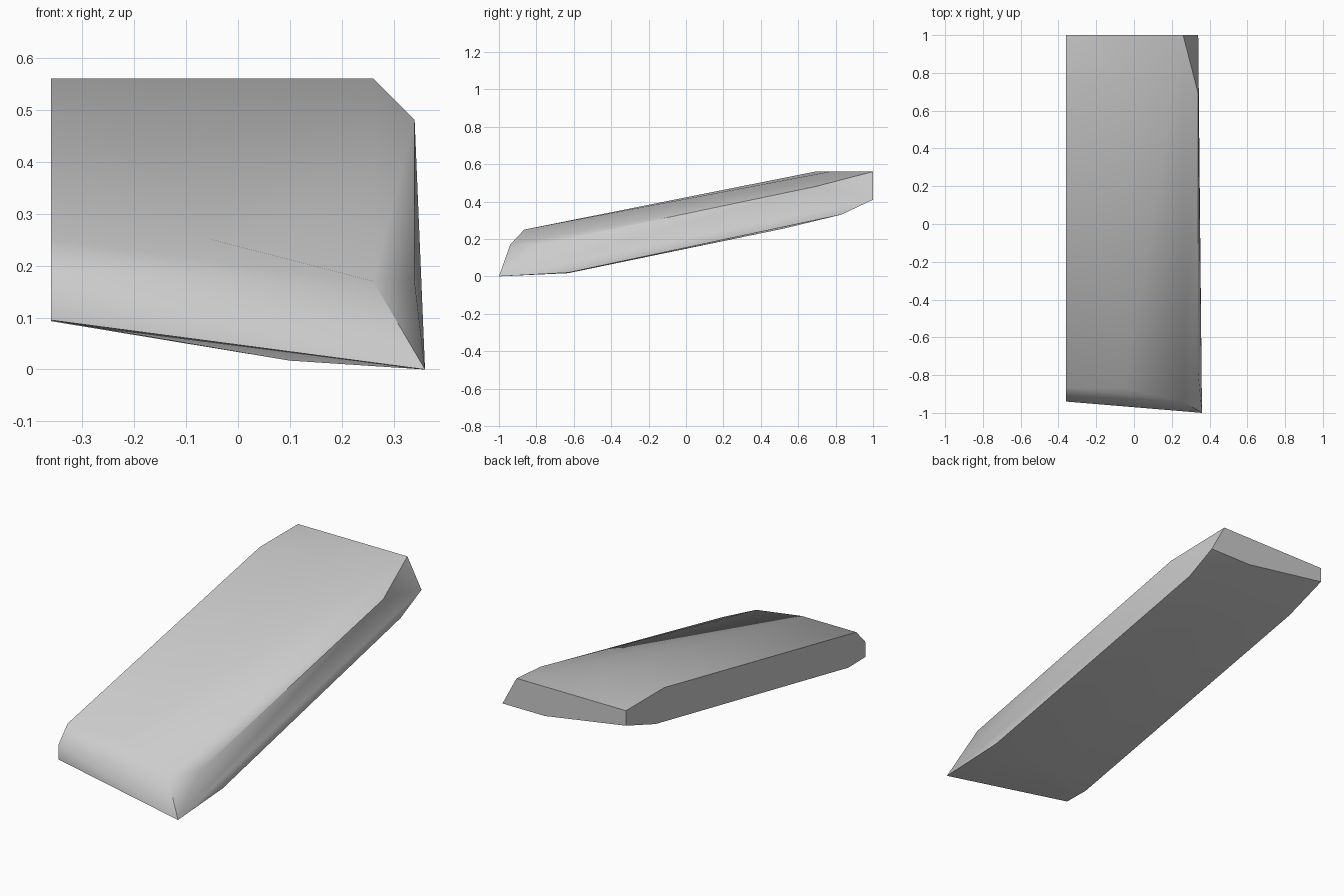
import bpy
import bmesh
import math

cube = bpy.data.objects.get("Cube")
if cube:
    bpy.data.objects.remove(cube, do_unlink=True)


def make_material(name, color):
    mat = bpy.data.materials.new(name)
    mat.use_nodes = True
    mat.diffuse_color = color
    mat.node_tree.nodes["Principled BSDF"].inputs["Base Color"].default_value = color
    return mat


def convex_body(name, outlines, material):
    """Skin lengthwise (y, z) outlines, each at its own x, into one solid."""
    bm = bmesh.new()
    for x, outline in outlines:
        for y, z in outline:
            bm.verts.new((x, y, z))
    hull = bmesh.ops.convex_hull(bm, input=bm.verts[:])
    spare = {v for v in hull["geom_interior"] + hull["geom_unused"]
             if isinstance(v, bmesh.types.BMVert)}
    bmesh.ops.delete(bm, geom=list(spare), context="VERTS")
    bmesh.ops.dissolve_limit(bm, angle_limit=math.radians(1),
                             verts=bm.verts[:], edges=bm.edges[:])
    bmesh.ops.recalc_face_normals(bm, faces=bm.faces[:])
    mesh = bpy.data.meshes.new(name)
    bm.to_mesh(mesh)
    bm.free()
    mesh.materials.append(material)
    obj = bpy.data.objects.new(name, mesh)
    bpy.context.collection.objects.link(obj)
    return obj


grey = make_material("plain_grey", (0.6, 0.6, 0.6, 1))

# Sloping slab: flat cut side, crown, underside ridge, chamfer, outer side
outlines = [
    (-0.36, [(-0.94, 0.095), (-0.94, 0.17), (-0.865, 0.25), (0.69, 0.56),
             (1, 0.56), (1, 0.483), (0.76, 0.4), (-0.8, 0.093)]),
    (-0.05, [(-0.865, 0.25), (0.77, 0.56)]),
    (0.1, [(-0.63, 0.017), (0.52, 0.255), (1, 0.41)]),
    (0.26, [(-0.94, 0.17), (1, 0.56)]),
    (0.34, [(-0.79, 0.17), (0.69, 0.48), (1, 0.41), (0.83, 0.33)]),
    (0.355, [(-0.63, 0.02)]),
    (0.36, [(-1, 0)]),
]
slab = convex_body("sloping_slab", outlines, grey)

# Soft faces with crisp outer edges
bpy.ops.object.select_all(action="DESELECT")
slab.select_set(True)
bpy.context.view_layer.objects.active = slab
bpy.ops.object.shade_smooth_by_angle(angle=math.radians(40))
